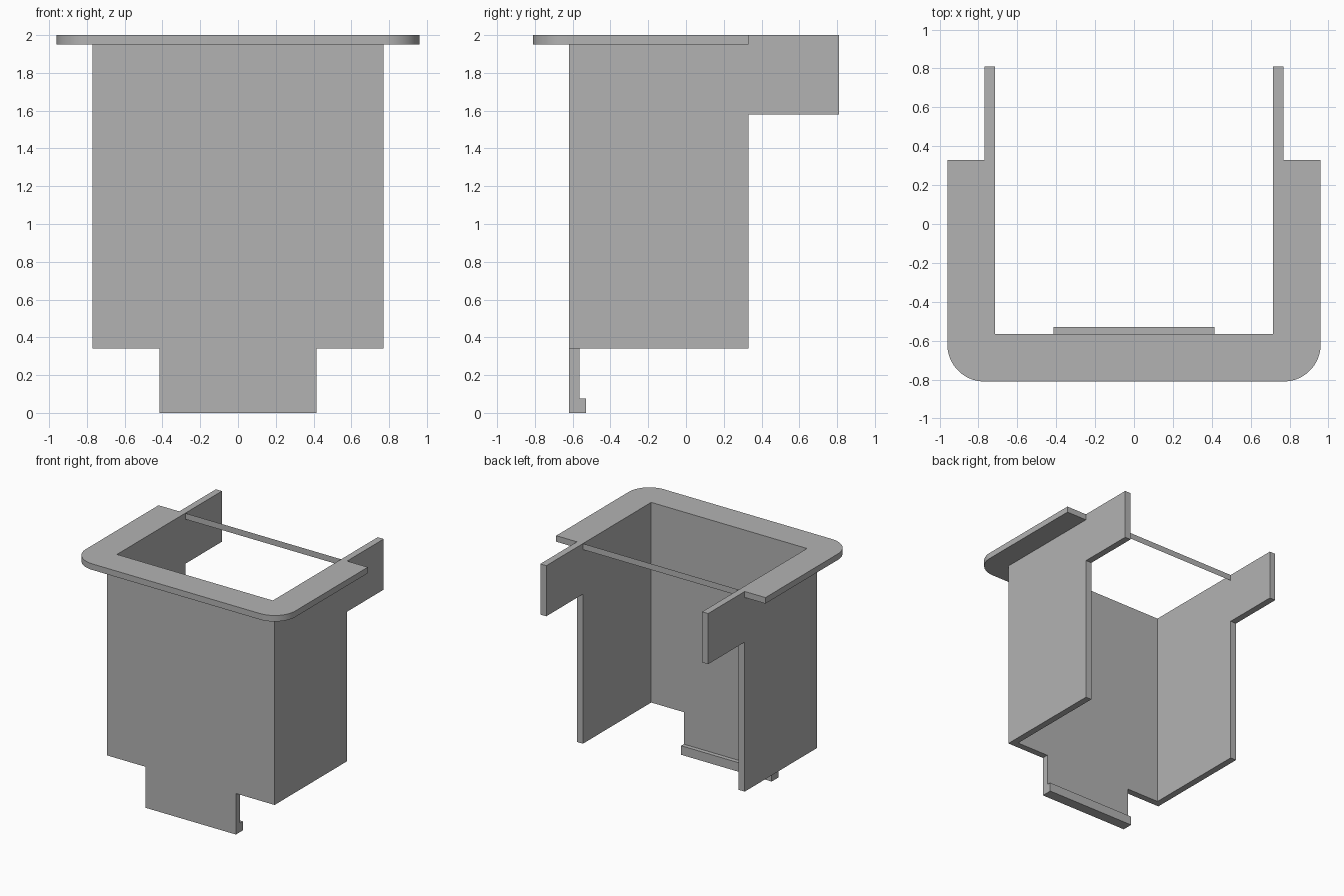
import bpy, bmesh, math

old = bpy.data.objects.get("Cube")
if old:
    bpy.data.objects.remove(old, do_unlink=True)

grey = bpy.data.materials.new("plain_grey")
grey.use_nodes = True
grey.diffuse_color = (0.45, 0.45, 0.45, 1)
grey.node_tree.nodes["Principled BSDF"].inputs["Base Color"].default_value = (0.45, 0.45, 0.45, 1)

# Shared dimensions
OUT_X, IN_X = 0.77, 0.715          # side walls
FRONT, FRONT_IN = -0.62, -0.565    # front wall
BACK, ARM_END = 0.33, 0.81
TOP, RIM_LOW, ARM_LOW, BASE = 2.0, 1.95, 1.58, 0.34
RIM_X, RIM_R = 0.96, 0.19
TAB_X, LIP_Y, LIP_TOP = 0.415, -0.53, 0.075


def prism(name, profile, axis, start, end):
    """Extrude a 2D profile along an axis; the profile lies in the other two axes."""
    def point(a, b, c):
        return {"x": (c, a, b), "y": (a, c, b), "z": (a, b, c)}[axis]
    bm = bmesh.new()
    face = bm.faces.new([bm.verts.new(point(a, b, start)) for a, b in profile])
    if end != start:
        made = bmesh.ops.extrude_face_region(bm, geom=[face])["geom"]
        verts = [v for v in made if isinstance(v, bmesh.types.BMVert)]
        bmesh.ops.translate(bm, verts=verts, vec=point(0, 0, end - start))
        bmesh.ops.recalc_face_normals(bm, faces=bm.faces)
    mesh = bpy.data.meshes.new(name)
    bm.to_mesh(mesh)
    bm.free()
    mesh.materials.append(grey)
    obj = bpy.data.objects.new(name, mesh)
    bpy.context.collection.objects.link(obj)
    return obj


# Front wall with the narrow tab hanging below it
half = [(TAB_X, 0), (TAB_X, BASE), (OUT_X, BASE), (OUT_X, TOP)]
prism("front_wall", half + [(-x, z) for x, z in reversed(half)], "y", FRONT, FRONT_IN)

# Catch lip along the inside bottom of the tab
prism("tab_lip", [(FRONT_IN, 0), (LIP_Y, 0), (LIP_Y, LIP_TOP), (FRONT_IN, LIP_TOP)],
      "x", -TAB_X, TAB_X)

# Side walls with arms reaching backwards at the top
side = [(FRONT_IN, BASE), (BACK, BASE), (BACK, ARM_LOW),
        (ARM_END, ARM_LOW), (ARM_END, TOP), (FRONT_IN, TOP)]
for name, s in (("left_wall", 1), ("right_wall", -1)):
    prism(name, side, "x", s * IN_X, s * OUT_X)

# Rim around the outside of the walls, with rounded front corners
steps = 24
corner = [(RIM_X - RIM_R + RIM_R * math.cos(t), FRONT - RIM_R * math.sin(t))
          for t in (math.pi / 2 * i / steps for i in range(steps + 1))]
right_half = [(OUT_X, FRONT), (OUT_X, BACK), (RIM_X, BACK)] + corner
rim = prism("top_rim", right_half + [(-x, y) for x, y in reversed(right_half)],
            "z", RIM_LOW, TOP)
bpy.ops.object.select_all(action="DESELECT")
rim.select_set(True)
bpy.context.view_layer.objects.active = rim
bpy.ops.object.shade_smooth_by_angle(angle=math.radians(30))

# Paper-thin strip closing the rim at the back
prism("back_strip", [(-IN_X, RIM_LOW), (IN_X, RIM_LOW), (IN_X, TOP), (-IN_X, TOP)],
      "y", BACK, BACK)
